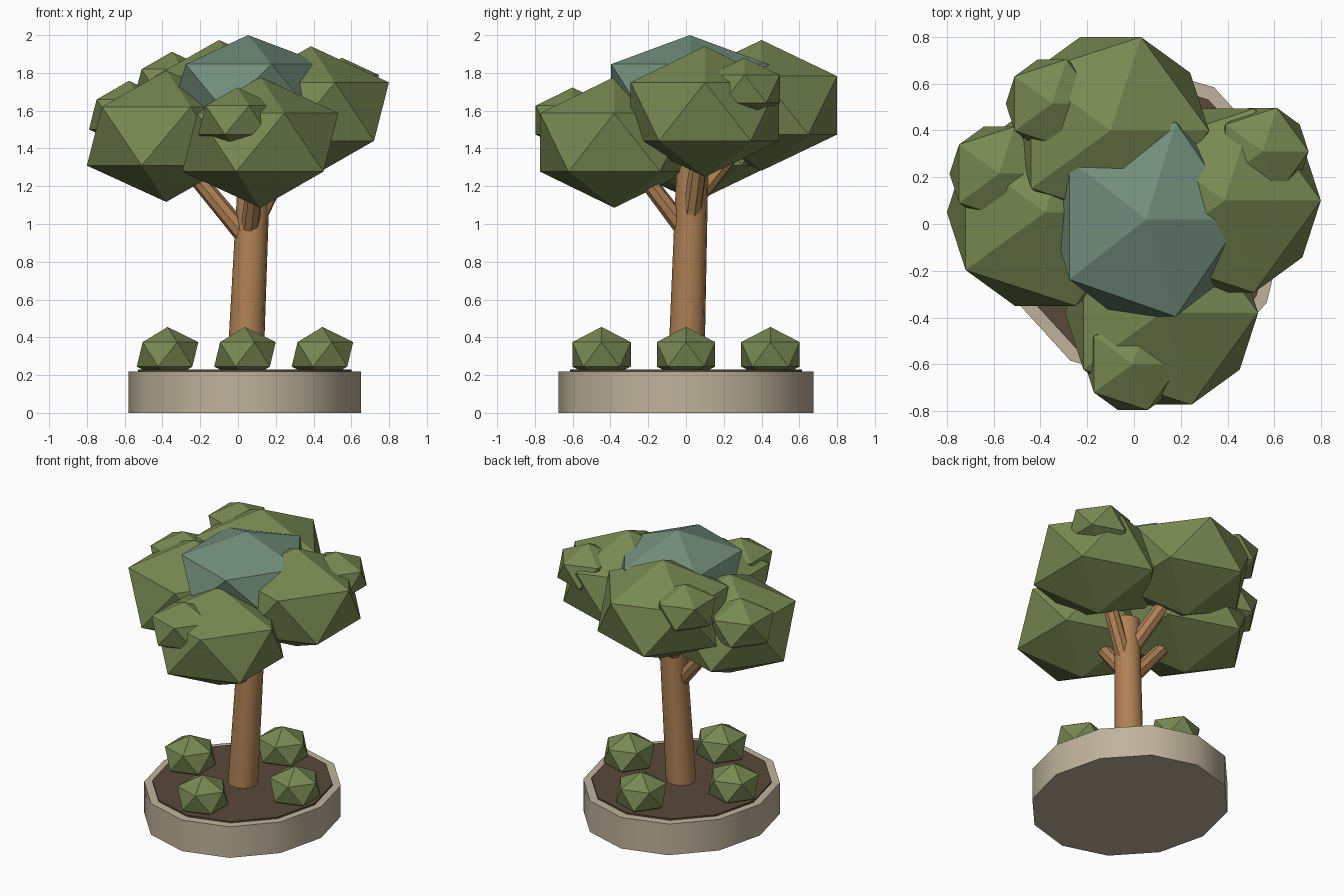
import bpy
from math import radians
from mathutils import Vector

if "Cube" in bpy.data.objects:
    bpy.data.objects.remove(bpy.data.objects["Cube"])


def material(name, rgb):
    m = bpy.data.materials.new(name)
    m.diffuse_color = (*rgb, 1)
    m.use_nodes = True
    m.node_tree.nodes["Principled BSDF"].inputs["Base Color"].default_value = m.diffuse_color
    return m


LEAF = material("leaf_green", (0.19, 0.25, 0.085))
BLUE = material("leaf_blue_green", (0.17, 0.27, 0.205))
BARK = material("bark", (0.43, 0.22, 0.09))
STONE = material("stone", (0.52, 0.45, 0.33))
SOIL = material("soil", (0.098, 0.065, 0.042))


def finish(name, mat, smooth):
    ob = bpy.context.object
    ob.name = name
    ob.data.materials.append(mat)
    bpy.ops.object.transform_apply(location=False, rotation=True, scale=True)
    if smooth:
        bpy.ops.object.shade_smooth_by_angle(angle=radians(40))
    return ob


def disc(name, rx, ry, z0, z1, mat):
    # 12-sided oval slab with a corner on +x
    bpy.ops.mesh.primitive_cylinder_add(vertices=12, radius=1, depth=1,
                                        location=(0.035, 0, (z0 + z1) / 2),
                                        rotation=(0, 0, radians(90)))
    bpy.context.object.scale = (ry, rx, z1 - z0)
    finish(name, mat, True)


def limb(name, a, b, r0, r1, sides):
    # tapered round limb between two points
    a, b = Vector(a), Vector(b)
    d = b - a
    bpy.ops.mesh.primitive_cone_add(vertices=sides, radius1=r0, radius2=r1,
                                    depth=d.length, location=(a + b) / 2,
                                    rotation=d.to_track_quat('Z', 'Y').to_euler())
    finish(name, BARK, True)


def clump(name, centre, rx, ry, rz, mat=LEAF):
    # faceted 20-sided foliage ball, flattened in z
    bpy.ops.mesh.primitive_ico_sphere_add(subdivisions=1, radius=1, location=centre)
    bpy.context.object.scale = (rx, ry, rz)
    finish(name, mat, False)


# Planter and soil
disc("planter", 0.615, 0.675, 0, 0.22, STONE)
disc("soil", 0.565, 0.615, 0.19, 0.231, SOIL)

# Trunk and branches
limb("trunk", (0.037, 0, 0.2), (0.088, 0.035, 1.33), 0.097, 0.084, 12)
limb("branch_left", (0.05, 0.01, 0.92), (-0.33, 0.04, 1.38), 0.05, 0.042, 8)
limb("branch_front", (0.06, 0.0, 0.96), (0.11, -0.32, 1.38), 0.05, 0.042, 8)
limb("branch_right", (0.07, 0.02, 0.97), (0.33, 0.09, 1.5), 0.052, 0.045, 8)
limb("branch_back", (0.07, 0.02, 1.1), (-0.07, 0.34, 1.5), 0.052, 0.045, 8)

# Large foliage
clump("foliage_left", (-0.38, 0.05, 1.465), 0.47, 0.47, 0.348)
clump("foliage_front", (0.118, -0.38, 1.432), 0.462, 0.462, 0.346)
clump("foliage_right", (0.386, 0.1, 1.595), 0.462, 0.462, 0.346)
clump("foliage_back", (-0.1, 0.4, 1.628), 0.47, 0.47, 0.346)
clump("foliage_crown", (0.053, 0.02, 1.722), 0.455, 0.489, 0.278, BLUE)

# Small foliage tufts
for side, centre, r in (("left", (-0.577, 0.215, 1.58), 0.237),
                        ("back", (-0.35, 0.515, 1.745), 0.222),
                        ("front", (-0.005, -0.6, 1.55), 0.23),
                        ("right", (0.55, 0.31, 1.715), 0.22)):
    clump("tuft_" + side, centre, r, r, r * 0.75)

# Shrubs around the planter
for side, x, y in (("left", -0.41, 0), ("right", 0.41, 0),
                   ("front", 0, -0.447), ("back", 0, 0.447)):
    clump("shrub_" + side, (0.037 + x, y, 0.31), 0.182, 0.182, 0.145)
